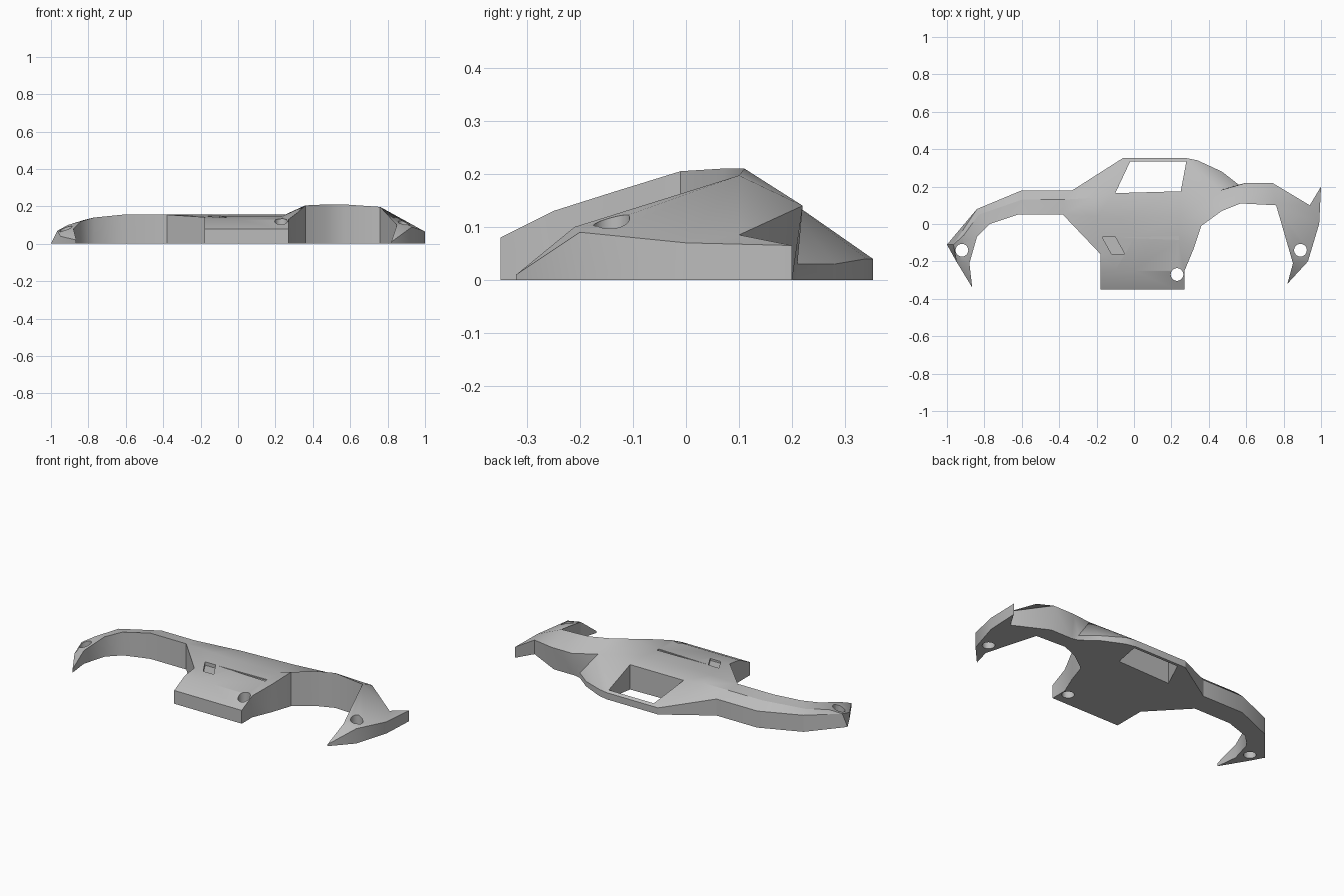
import bpy, bmesh, math

default = bpy.data.objects.get("Cube")
if default:
    bpy.data.objects.remove(default)

grey = bpy.data.materials.new("body grey")
grey.use_nodes = True
tone = (0.5, 0.5, 0.5, 1)
grey.diffuse_color = tone
grey.node_tree.nodes["Principled BSDF"].inputs["Base Color"].default_value = tone

# Rear fender rows, from the tail tip forwards
tail_tip = (-.865, -.34, .02)
rear_arch = [tail_tip, (-.88, -.21, .08), (-.84, -.07, .12), (-.77, 0, .14), (-.62, .05, .155), (-.38, .05, .155)]
rear_crest = [tail_tip, (-.93, -.2, .065), (-.91, -.06, .1), (-.83, .05, .125), (-.6, .13, .145), (-.38, .13, .145)]
tail_corner = (-.965, -.11, .07)
rear_edge = [tail_tip, (-.95, -.2, .04), tail_corner, (-.84, .08, .1), (-.6, .18, .1), (-.33, .18, .1)]

# Front fender and nose
bumper_tip = (.82, -.32, .01)
front_arch = [(.36, -.01, .205), (.47, .07, .21), (.57, .11, .21), (.76, .1, .197), (.85, -.21, .1)]
hood_back, hood_front = (.6, .22, .14), (.74, .22, .14)
notch, fang = (.94, .1, .085), (1, .2, .065)
nose, bumper = (.99, 0, .07), (.93, -.2, .09)

# Door rows, from the sill up to the window belt
columns = (-.18, -.1, 0, .22, .27)
sill = [(x, -.35, .08) for x in columns]
low_door = [(x, -.25, .13) for x in columns]
door = [(-.18, -.16, .142)] + [(x, -.08, .148) for x in (-.1, 0, .24)] + [(.32, -.13, .168)]
shoulder = [rear_arch[-1], (-.2, .04, .155), (-.08, .03, .155), (.25, .04, .155), front_arch[0]]
cowl = (.46, .18, .16)
belt = [rear_crest[-1], (-.22, .14, .15), (-.1, .165, .145), (.25, .175, .15), cowl]

# Roof and windscreen outline
window_back, window_front = (-.02, .335, .05), (.28, .335, .05)
roof_back, roof_front = (-.06, .352, .04), (.28, .352, .04)
screen = [window_front, roof_front, (.34, .34, .04), (.47, .28, .03), (.56, .21, .03)]

# Where the base spreads or tucks in compared with the top edge
feet = {tail_corner: (-1, -.11), hood_back: (.6, .2), hood_front: (.74, .2)}

bm = bmesh.new()
verts = {}


def face(*points):
    points = list(dict.fromkeys(points))
    if len(points) > 2:
        for p in points:
            if p not in verts:
                verts[p] = bm.verts.new(p)
        bm.faces.new([verts[p] for p in points])


def strip(first, second):
    for i in range(len(first) - 1):
        face(first[i], first[i + 1], second[i + 1], second[i])


# Outer skin
for rows in ((rear_arch, rear_crest, rear_edge), (sill, low_door, door, shoulder, belt)):
    for a, b in zip(rows, rows[1:]):
        strip(a, b)
face(belt[0], rear_edge[-1], belt[1])
face(rear_edge[-1], roof_back, belt[1])
face(belt[1], roof_back, window_back, belt[2])
face(roof_back, roof_front, window_front, window_back)
face(belt[3], window_front, cowl)
strip([cowl] * len(screen), screen)
face(cowl, screen[-1], hood_back)
strip(front_arch[:4], [cowl, cowl, hood_back, hood_front])
face(front_arch[3], hood_front, notch)
face(front_arch[3], notch, nose)
face(notch, fang, nose)
face(front_arch[3], nose, bumper, front_arch[4])
face(front_arch[4], bumper, bumper_tip)

# Flat underside and walls along every open edge
skin = list(bm.faces)
rim = [e for e in bm.edges if e.is_boundary]
base = {v: bm.verts.new((*feet.get(p, p[:2]), 0)) for p, v in verts.items()}
for f in skin:
    bm.faces.new([base[v] for v in reversed(f.verts)])
for e in rim:
    a, b = e.verts
    bm.faces.new((a, b, base[b], base[a]))
bmesh.ops.recalc_face_normals(bm, faces=bm.faces)
mesh = bpy.data.meshes.new("body_side")
bm.to_mesh(mesh)
bm.free()
mesh.materials.append(grey)
body = bpy.data.objects.new("body_side", mesh)
bpy.context.collection.objects.link(body)


def cut(name, outline, bottom, top=.4):
    """Cut an upright prism out of the body."""
    b = bmesh.new()
    f = b.faces.new([b.verts.new((x, y, bottom)) for x, y in outline])
    moved = bmesh.ops.extrude_face_region(b, geom=[f])["geom"]
    bmesh.ops.translate(b, vec=(0, 0, top - bottom),
                        verts=[v for v in moved if isinstance(v, bmesh.types.BMVert)])
    bmesh.ops.recalc_face_normals(b, faces=b.faces)
    m = bpy.data.meshes.new(name)
    b.to_mesh(m)
    b.free()
    m.materials.append(grey)
    cutter = bpy.data.objects.new(name, m)
    cutter.hide_render = True
    bpy.context.collection.objects.link(cutter)
    mod = body.modifiers.new(name, "BOOLEAN")
    mod.operation, mod.solver, mod.object = "DIFFERENCE", "EXACT", cutter
    bpy.ops.object.modifier_apply(modifier=name)
    bpy.data.objects.remove(cutter)


bpy.context.view_layer.objects.active = body
body.select_set(True)

# Round mounting holes
for x, y in ((-.92, -.14), (.23, -.27), (.89, -.14)):
    ring = [2 * math.pi * i / 24 for i in range(24)]
    cut("mounting_hole", [(x + .034 * math.cos(t), y + .034 * math.sin(t)) for t in ring], -.1)

# Side air duct and door crease
cut("air_duct", [(-.2 + .03, -.07), (-.1, -.07), (-.05, -.16), (-.12, -.16)], .128)
cut("door_crease", [(-.09, -.072), (.24, -.065), (.24, -.085)], .142)

bpy.ops.object.shade_smooth_by_angle(angle=math.radians(30))
